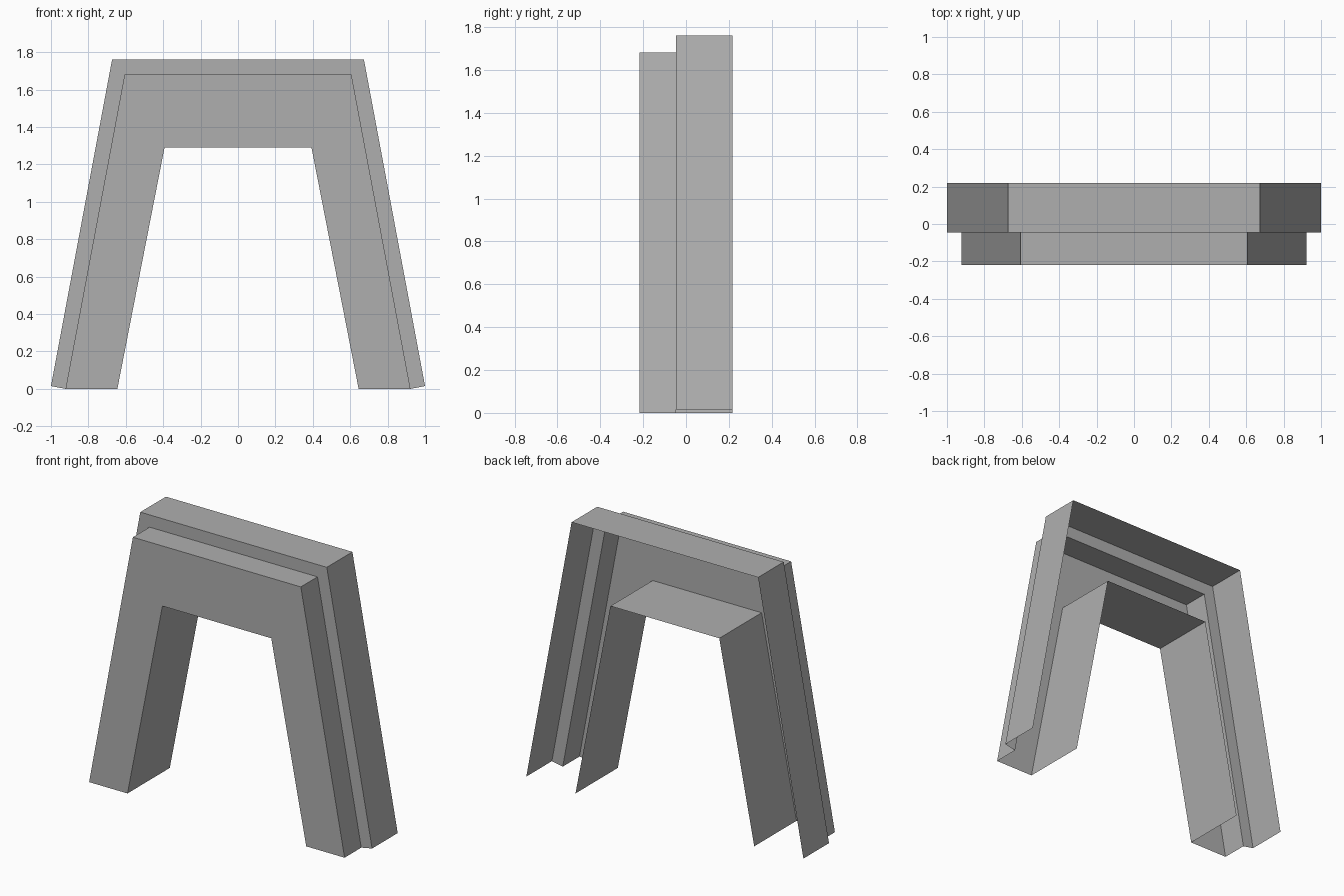
import bpy
import bmesh

if "Cube" in bpy.data.objects:
    bpy.data.objects.remove(bpy.data.objects["Cube"])

# Half outlines (x, z) of the arch, foot then shoulder
OPENING = [(0.645, 0.0), (0.393, 1.29)]
FRONT_EDGE = [(0.922, 0.0), (0.606, 1.682)]
BACK_EDGE = [(1.0, 0.015), (0.673, 1.762)]
FRONT, STEP, BACK = -0.218, -0.046, 0.218


def add_loop(bm, half, y):
    """Mirror a half outline across x = 0 and place it at depth y."""
    pts = [(-x, z) for x, z in half] + [(x, z) for x, z in reversed(half)]
    return [bm.verts.new((x, y, z)) for x, z in pts]


# Stepped door frame: open shell from opening lining, over the front, to outer rim
bm = bmesh.new()
stations = [(OPENING, BACK), (OPENING, FRONT), (FRONT_EDGE, FRONT),
            (FRONT_EDGE, STEP), (BACK_EDGE, STEP), (BACK_EDGE, BACK)]
loops = [add_loop(bm, half, y) for half, y in stations]
for a, b in zip(loops, loops[1:]):
    for i in range(3):
        bm.faces.new((b[i], a[i], a[i + 1], b[i + 1]))

bm.normal_update()
mesh = bpy.data.meshes.new("door_frame")
bm.to_mesh(mesh)
bm.free()

# Dark grey finish
grey = bpy.data.materials.new("dark_grey")
grey.diffuse_color = (0.43, 0.43, 0.43, 1.0)
grey.use_nodes = True
grey.node_tree.nodes["Principled BSDF"].inputs["Base Color"].default_value = grey.diffuse_color
mesh.materials.append(grey)
bpy.context.collection.objects.link(bpy.data.objects.new("door_frame", mesh))
